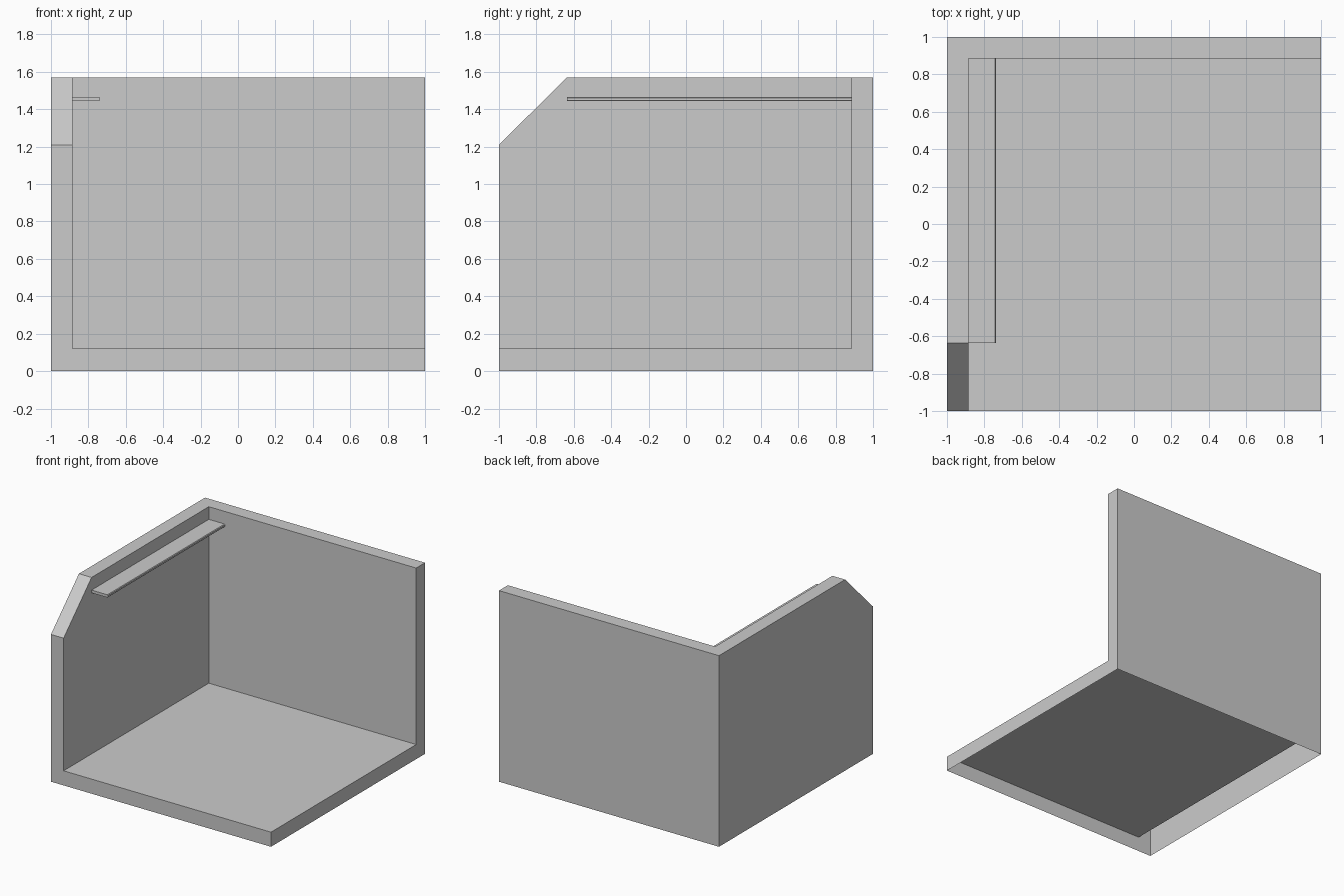
import bpy, bmesh

if "Cube" in bpy.data.objects:
    bpy.data.objects.remove(bpy.data.objects["Cube"])

H = 1.57           # overall height
W = 0.885          # inner wall plane
T = 0.12           # floor height
CY, CZ = -0.637, 1.21  # sloped corner of the left wall


def add_object(name, bm):
    mesh = bpy.data.meshes.new(name)
    bm.to_mesh(mesh)
    bm.free()
    ob = bpy.data.objects.new(name, mesh)
    bpy.context.collection.objects.link(ob)
    return ob


def panel(bm, axis, pos, profile):
    """Flat face perpendicular to an axis, from 2D points in the other two axes."""
    verts = []
    for p in profile:
        co = list(p)
        co.insert(axis, pos)
        verts.append(bm.verts.new(co))
    bm.faces.new(verts)


# Room corner: one thick shell, open underneath
bm = bmesh.new()
panel(bm, 0, -1, [(-1, 0), (1, 0), (1, H), (CY, H), (-1, CZ)])             # left outside
panel(bm, 0, -W, [(-1, T), (W, T), (W, H), (CY, H), (-1, CZ)])             # left inside
panel(bm, 1, 1, [(-1, 0), (1, 0), (1, H), (-1, H)])                        # back outside
panel(bm, 1, W, [(-W, T), (1, T), (1, H), (-W, H)])                        # back inside
panel(bm, 2, T, [(-W, -1), (1, -1), (1, W), (-W, W)])                      # floor
panel(bm, 2, H, [(-1, CY), (-W, CY), (-W, W), (1, W), (1, 1), (-1, 1)])    # wall tops
panel(bm, 1, -1, [(-1, 0), (1, 0), (1, T), (-W, T), (-W, CZ), (-1, CZ)])   # front edge
panel(bm, 0, 1, [(-1, 0), (1, 0), (1, H), (W, H), (W, T), (-1, T)])        # right edge
slope = [(-1, -1, CZ), (-W, -1, CZ), (-W, CY, H), (-1, CY, H)]             # sloped corner
bm.faces.new([bm.verts.new(p) for p in slope])
bmesh.ops.remove_doubles(bm, verts=bm.verts, dist=1e-4)
bmesh.ops.recalc_face_normals(bm, faces=bm.faces)
add_object("room_corner", bm)

# Thin shelf along the left wall, with its front edges slightly bevelled
x0, x1, y0, y1, z0, z1 = -W, -0.737, CY, W, 1.443, 1.466
bm = bmesh.new()
bmesh.ops.create_cube(bm, size=1)
for v in bm.verts:
    v.co = (x1 if v.co.x > 0 else x0, y1 if v.co.y > 0 else y0, z1 if v.co.z > 0 else z0)
edges = [e for e in bm.edges
         if all(abs(v.co.x - x1) < 1e-4 for v in e.verts)
         and abs(e.verts[0].co.y - e.verts[1].co.y) > 0.1]
bmesh.ops.bevel(bm, geom=edges, offset=0.005, segments=1, affect='EDGES')
add_object("shelf", bm)
